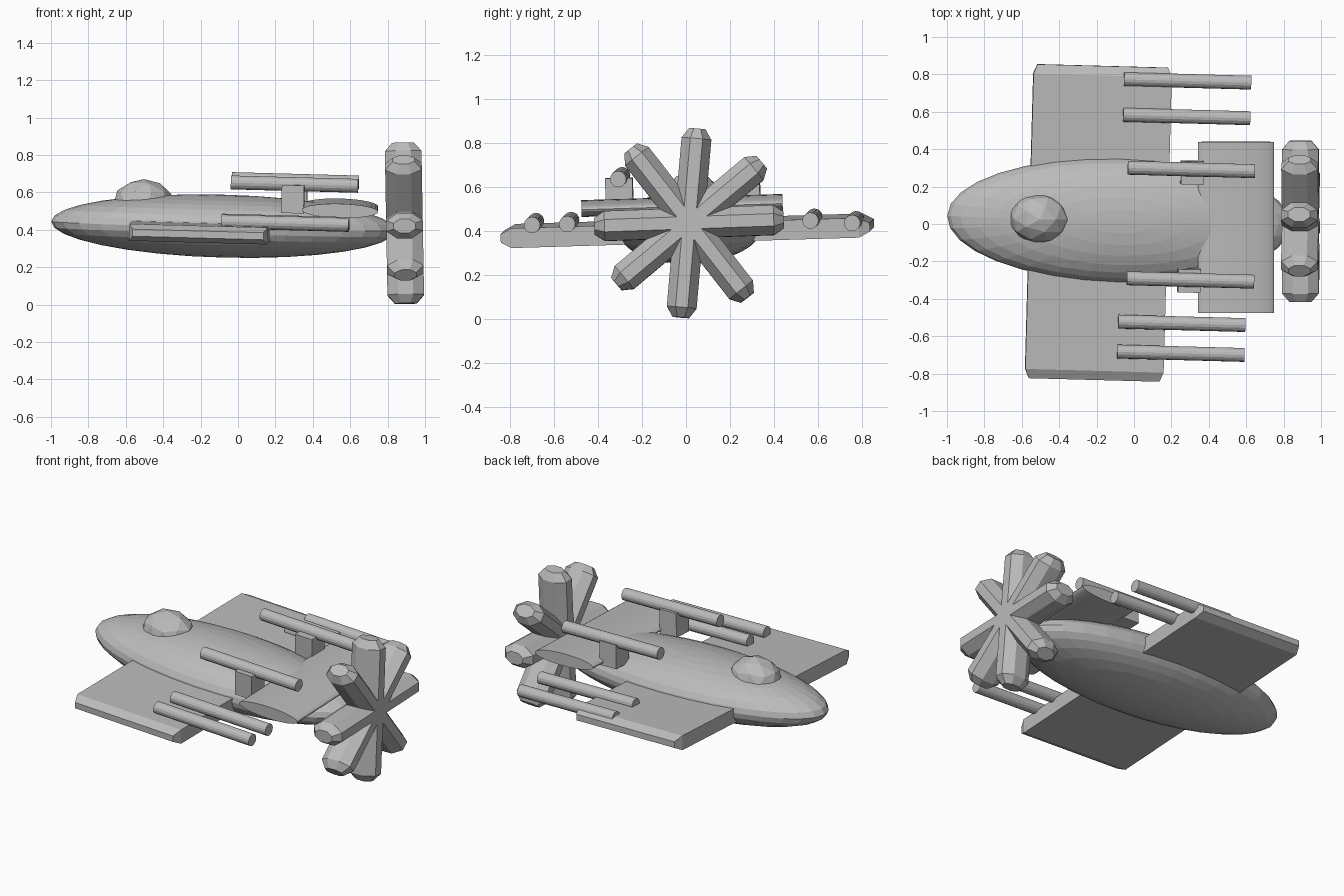
import bpy, bmesh, math
from mathutils import Matrix, Vector, Euler

cube = bpy.data.objects.get("Cube")
if cube:
    bpy.data.objects.remove(cube, do_unlink=True)

grey = bpy.data.materials.new("plain grey")
grey.use_nodes = True
grey.diffuse_color = (0.5, 0.5, 0.5, 1)
grey.node_tree.nodes["Principled BSDF"].inputs["Base Color"].default_value = (0.5, 0.5, 0.5, 1)

# The whole craft is slightly pitched, rolled and yawed
FRAME = Matrix.Translation((0, 0, 0.42)) @ Euler((0.03, 0.027, -0.027)).to_matrix().to_4x4()
ALONG_X = Matrix.Rotation(math.pi / 2, 4, 'Y')
ALONG_Y = Matrix.Rotation(math.pi / 2, 4, 'X')


def finish(name, bm, centre, frame=FRAME, turn=Matrix()):
    mesh = bpy.data.meshes.new(name)
    bmesh.ops.recalc_face_normals(bm, faces=bm.faces)
    bm.to_mesh(mesh)
    bm.free()
    mesh.materials.append(grey)
    obj = bpy.data.objects.new(name, mesh)
    bpy.context.collection.objects.link(obj)
    obj.matrix_world = frame @ Matrix.Translation(centre) @ turn
    return obj


def scaled(bm, size):
    bmesh.ops.scale(bm, vec=Vector(size), verts=bm.verts)


def cylinder(bm, sides, radius, length, matrix):
    bmesh.ops.create_cone(bm, cap_ends=True, segments=sides, radius1=radius,
                          radius2=radius, depth=length, matrix=matrix)


def taper_ends(bm, axis, start, inset):
    """Bevel both ends of a solid: cut near each end, then shrink the tips."""
    normal = Vector([float(i == axis) for i in range(3)])
    for side in (-1, 1):
        bmesh.ops.bisect_plane(bm, geom=bm.verts[:] + bm.edges[:] + bm.faces[:],
                               plane_co=normal * start * side, plane_no=normal)
    for v in bm.verts:
        if abs(v.co[axis]) > start + 0.005:
            for i in range(3):
                if i != axis:
                    v.co[i] *= inset[i]


# Hull
bm = bmesh.new()
bmesh.ops.create_uvsphere(bm, u_segments=32, v_segments=16, radius=1)
scaled(bm, (0.92, 0.333, 0.168))
finish("hull", bm, (-0.08, 0.017, -0.003))

# Canopy dome
bm = bmesh.new()
bmesh.ops.create_icosphere(bm, subdivisions=2, radius=1)
scaled(bm, (0.165, 0.135, 0.135))
finish("canopy", bm, (-0.51, 0.018, 0.102))

# Main wing slab running through the hull, with bevelled tips
bm = bmesh.new()
bmesh.ops.create_cube(bm, size=2)
scaled(bm, (0.37, 0.84, 0.045))
taper_ends(bm, 1, 0.79, (0.945, 1, 0.42))
finish("main_wing", bm, (-0.19, 0, -0.025))

# Guns
guns = {
    "right_inner_gun": (0.269, -0.523, 0.043),
    "right_outer_gun": (0.269, -0.683, 0.043),
    "left_inner_gun": (0.265, 0.583, 0.025),
    "left_outer_gun": (0.265, 0.773, 0.008),
    "right_upper_gun": (0.304, -0.284, 0.241),
    "left_upper_gun": (0.292, 0.307, 0.241),
}
for name, centre in guns.items():
    bm = bmesh.new()
    cylinder(bm, 16, 0.037, 0.68, ALONG_X)
    finish(name, bm, centre)

# Struts under the upper guns
for name, y in (("right_strut", -0.29), ("left_strut", 0.288)):
    bm = bmesh.new()
    bmesh.ops.create_cube(bm, size=2)
    scaled(bm, (0.06, 0.062, 0.075))
    finish(name, bm, (0.298, y, 0.162))

# Tail plane with a lens section
bm = bmesh.new()
cylinder(bm, 32, 1, 0.915, ALONG_Y)
scaled(bm, (0.204, 1, 0.038))
finish("tail_plane", bm, (0.543, 0, 0.11), turn=Matrix.Rotation(0.027, 4, 'Z'))

# Propeller of four crossed octagonal beams
hub = Matrix.Translation((0.89, 0.014, 0.435)) @ Matrix.Rotation(-0.018, 4, 'Y')
octagon = Matrix.Rotation(math.pi / 8, 4, 'Z')
for i, angle in enumerate((2, 40, 85, 128)):
    bm = bmesh.new()
    cylinder(bm, 8, 1 / math.cos(math.pi / 8), 0.862, octagon)
    scaled(bm, (0.098, 0.068, 1))
    taper_ends(bm, 2, 0.385, (0.6, 0.55, 1))
    turn = Matrix.Rotation(math.radians(angle - 90), 4, 'X')
    finish(f"propeller_beam_{i + 1}", bm, (0, 0, 0), frame=hub, turn=turn)
